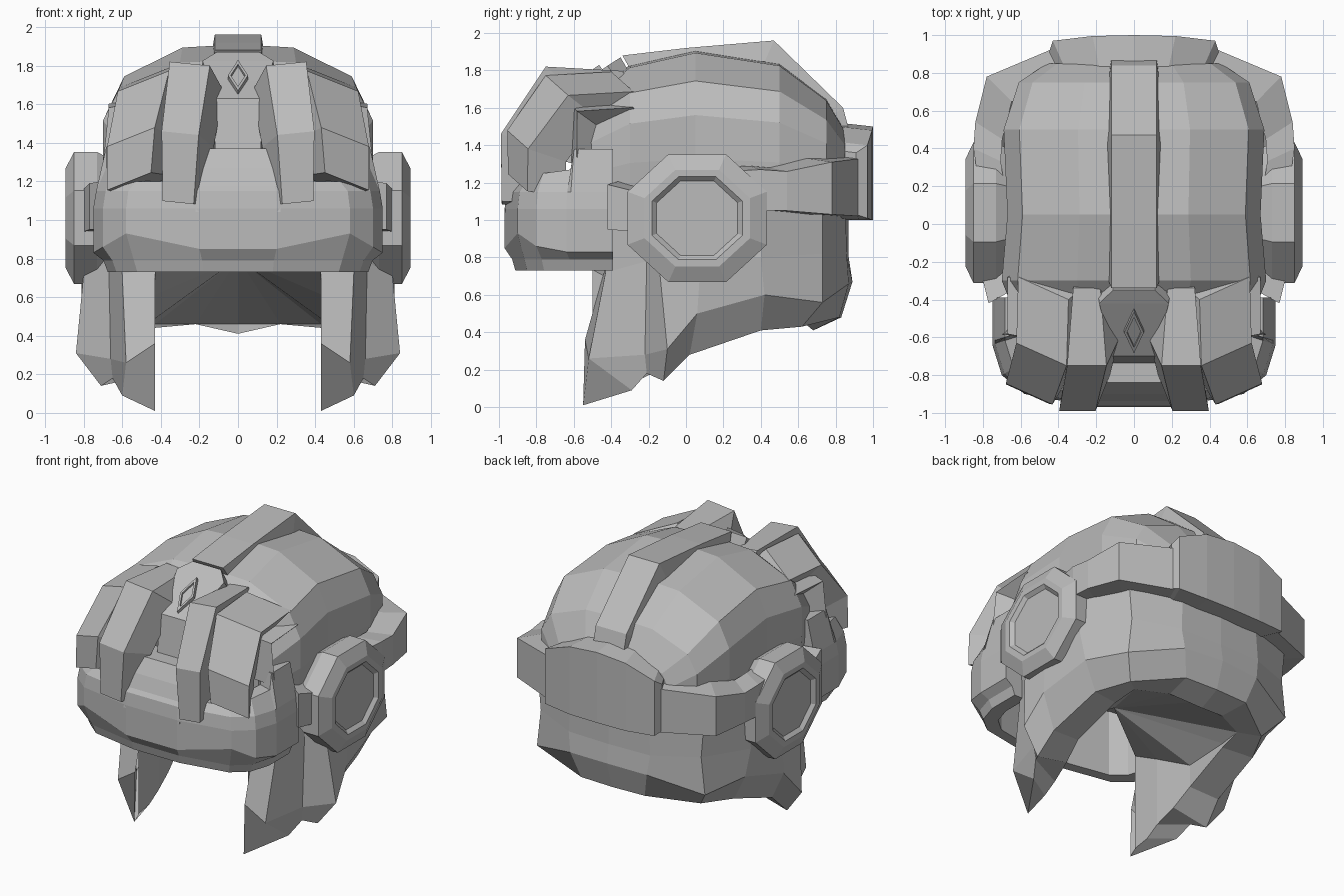
import bpy
import bmesh
from math import cos, sin, pi
from mathutils import Vector

default_cube = bpy.data.objects.get("Cube")
if default_cube:
    bpy.data.objects.remove(default_cube, do_unlink=True)

grey = bpy.data.materials.new("plain grey")
grey.use_nodes = True
grey_value = (0.5, 0.5, 0.5, 1)
grey.diffuse_color = grey_value
grey.node_tree.nodes["Principled BSDF"].inputs["Base Color"].default_value = grey_value


def loft(name, rings, closed=True, caps=(True, True), mirror=True):
    """Bridge equal-length rings of points into a flat-shaded object."""
    bm = bmesh.new()
    rows = [[bm.verts.new(point) for point in ring] for ring in rings]
    count = len(rows[0])
    for row, following in zip(rows, rows[1:]):
        for i in range(count if closed else count - 1):
            j = (i + 1) % count
            bm.faces.new((row[i], row[j], following[j], following[i]))
    for wanted, row in zip(caps, (rows[0], rows[-1])):
        if wanted:
            bm.faces.new(row)
    bmesh.ops.remove_doubles(bm, verts=bm.verts, dist=0.0005)
    bmesh.ops.recalc_face_normals(bm, faces=bm.faces)
    mesh = bpy.data.meshes.new(name)
    bm.to_mesh(mesh)
    bm.free()
    mesh.materials.append(grey)
    obj = bpy.data.objects.new(name, mesh)
    bpy.context.collection.objects.link(obj)
    if mirror:
        modifier = obj.modifiers.new("mirror", "MIRROR")
        modifier.merge_threshold = 0.002
    return obj


HUB = Vector((0, 0.1, 1.1))


def strand(name, path, sink, taper=0.8, lean=(0, 0), mirror=True):
    """Strip along (x, y, z, half width), its underside sunk towards the hub."""
    rings = []
    for x, y, z, half in path:
        outer = Vector((x, y, z))
        inner = outer.lerp(HUB, sink)
        base = half * Vector((1, *lean))
        side = base * taper
        rings.append([outer - side, outer + side, inner + base, inner - base])
    return loft(name, rings, mirror=mirror)


# Crown of the hair: one half arch per station from front to back
arch = [(0.97, 0), (1, 0.3), (1, 0.58), (0.88, 0.8), (0.43, 0.98), (0, 1)]
stations = [(-0.6, 0.58, 1.58), (-0.3, 0.7, 1.83), (0.05, 0.67, 1.91),
            (0.5, 0.69, 1.84), (0.75, 0.61, 1.65), (0.85, 0.46, 1.48)]
loft("hair_crown",
     [[(width * u, y, 1.08 + v * (top - 1.08)) for u, v in arch]
      for y, width, top in stations], closed=False)

# Lower hair: columns from the pointed side lock round to the nape
columns = [
    [(.43, -.4, 1.15), (.43, -.43, .75), (.43, -.54, .36), (.43, -.55, .01), (.43, -.5, .05)],
    [(.62, -.4, 1.15), (.6, -.43, .72), (.58, -.52, .26), (.6, -.29, .09), (.43, -.38, .07)],
    [(.7, -.21, 1.15), (.67, -.21, .78), (.66, -.22, .28), (.65, -.21, .18), (.43, -.28, .13)],
    [(.75, -.13, 1.15), (.8, -.14, .72), (.84, -.1, .31), (.71, -.12, .14), (.45, -.14, .2)],
    [(.75, .06, 1.15), (.81, .08, .8), (.81, .06, .5), (.69, .02, .28), (.47, 0, .3)],
    [(.76, .42, 1.15), (.79, .4, .8), (.76, .42, .6), (.66, .4, .41), (.45, .35, .43)],
    [(.66, .73, 1.15), (.63, .73, .82), (.66, .73, .56), (.55, .62, .43), (.43, .52, .46)],
    [(.3, .85, 1.15), (.32, .86, .8), (.3, .87, .66), (.25, .82, .48), (.22, .62, .46)],
    [(0, .87, 1.15), (0, .87, .8), (0, .89, .67), (0, .83, .48), (0, .68, .41)],
]
for column in columns:
    x, y, z = column[-1]
    column.append((x, y, max(z, 0.46 - 0.55 * min(y, 0))))
    column.append((0, -0.2, 0.8))
loft("lower_hair", columns, closed=False, caps=(False, False))

# Raised strip over the top of the head
strand("crown_strip",
       [(0, y, z, 0.14) for y, z in
        [(-0.34, 1.88), (0, 1.92), (0.47, 1.96), (0.84, 1.6), (0.88, 1.45)]],
       0.13, taper=0.86, mirror=False)

# Fringe locks that curl forward over the forehead
strand("inner_fringe",
       [(.25, -.34, 1.79, .09), (.25, -.75, 1.81, .13),
        (.3, -.99, 1.45, .12), (.31, -.985, 1.09, .1)], 0.18, lean=(0, 0.1))
strand("outer_fringe",
       [(.48, -.34, 1.74, .14), (.49, -.69, 1.72, .14),
        (.555, -.9, 1.43, .13), (.565, -.9, 1.2, .12)],
       0.2, taper=0.95, lean=(0.45, -0.4))
strand("temple_lock",
       [(.58, -.3, 1.62, .09), (.58, -.6, 1.6, .09), (.62, -.6, 1.3, .08)],
       0.25, taper=1, lean=(0.2, -0.2))

# Brow plate with a framed diamond
strand("brow_plate",
       [(0, -.35, 1.87, .12), (0, -.42, 1.825, .2), (0, -.57, 1.72, .16),
        (0, -.7, 1.63, .13), (0, -.74, 1.34, .13)], 0.25, taper=0.92, mirror=False)


def diamond(scale, lift):
    centre = Vector((0, -0.56, 1.73)) + lift * Vector((0, -0.6, 0.8))
    along = Vector((0, 0.11, 0.08)) * scale
    across = Vector((0.052, 0, 0)) * scale
    return [centre + along, centre + across, centre - along, centre - across]


loft("brow_diamond", [diamond(1, -0.02), diamond(1, 0.025),
                      diamond(0.72, 0.025), diamond(0.72, 0.01)], mirror=False)

# Visor: one cross-section per station, shrunk towards a point behind it
visor_rings = []
for x, y, low, top in [(0, -.97, .85, 1.2), (.2, -.97, .85, 1.2), (.58, -.9, .93, 1.2),
                       (.7, -.8, .86, 1.25), (.75, -.64, .83, 1.27),
                       (.75, -.62, .83, 1.38), (.75, -.39, .83, 1.38)]:
    section = [(0.78, 0.73), (0.9, 0.73), (0.93, 0.79), (1, low),
               (1, 1.06), (0.98, 1.15), (0.91, top), (0.78, top)]
    visor_rings.append([(x * k, -0.39 + (y + 0.39) * k, z) for k, z in section])
loft("visor", visor_rings, caps=(False, True))

# Stepped bridge on the visor
bridge = [(-0.97, 1.04), (-0.955, 1.13), (-0.9, 1.27),
          (-0.84, 1.37), (-0.66, 1.37), (-0.66, 1.04)]
loft("visor_bridge", [[(side * (0.22 if z < 1.2 else 0.19), y, z) for y, z in bridge]
                      for side in (-1, 1)], mirror=False)


# Strap: side runs, hinge blocks and the tall back panel
def strap(name, path, inset, caps):
    rings = []
    for x, y, low, high in path:
        ix, iy = x * inset, y * inset
        rings.append([(x, y, low), (x, y, high), (ix, iy, high + 0.02), (ix, iy, low)])
    loft(name, rings, caps=caps)


strap("side_strap", [(.82, .2, 1.04, 1.26), (.85, .4, 1.05, 1.27), (.84, .54, 1.05, 1.26),
                     (.78, .78, 1.03, 1.31), (.4, .94, 1.02, 1.33)], 0.83, (True, True))
strap("back_panel", [(0, 1, 1, 1.5), (.22, .995, 1, 1.48), (.43, .97, 1.01, 1.4),
                     (.45, .91, 1.03, 1.36)], 0.82, (False, True))
strap("front_hinge", [(.77, -.42, .95, 1.19), (.8, -.3, .94, 1.16), (.82, -.1, .93, 1.16)],
      0.84, (True, True))


# Octagonal ear cups with a recessed disc
def octagon(radius, x):
    angles = [(i + 0.5) * pi / 4 for i in range(8)]
    return [(x, 0.06 + 1.09 * radius * cos(a), 1.01 + radius * sin(a)) for a in angles]


loft("ear_cup", [octagon(r, x) for r, x in
                 [(0.33, 0.66), (0.37, 0.73), (0.37, 0.85), (0.28, 0.893),
                  (0.24, 0.893), (0.215, 0.87)]])
